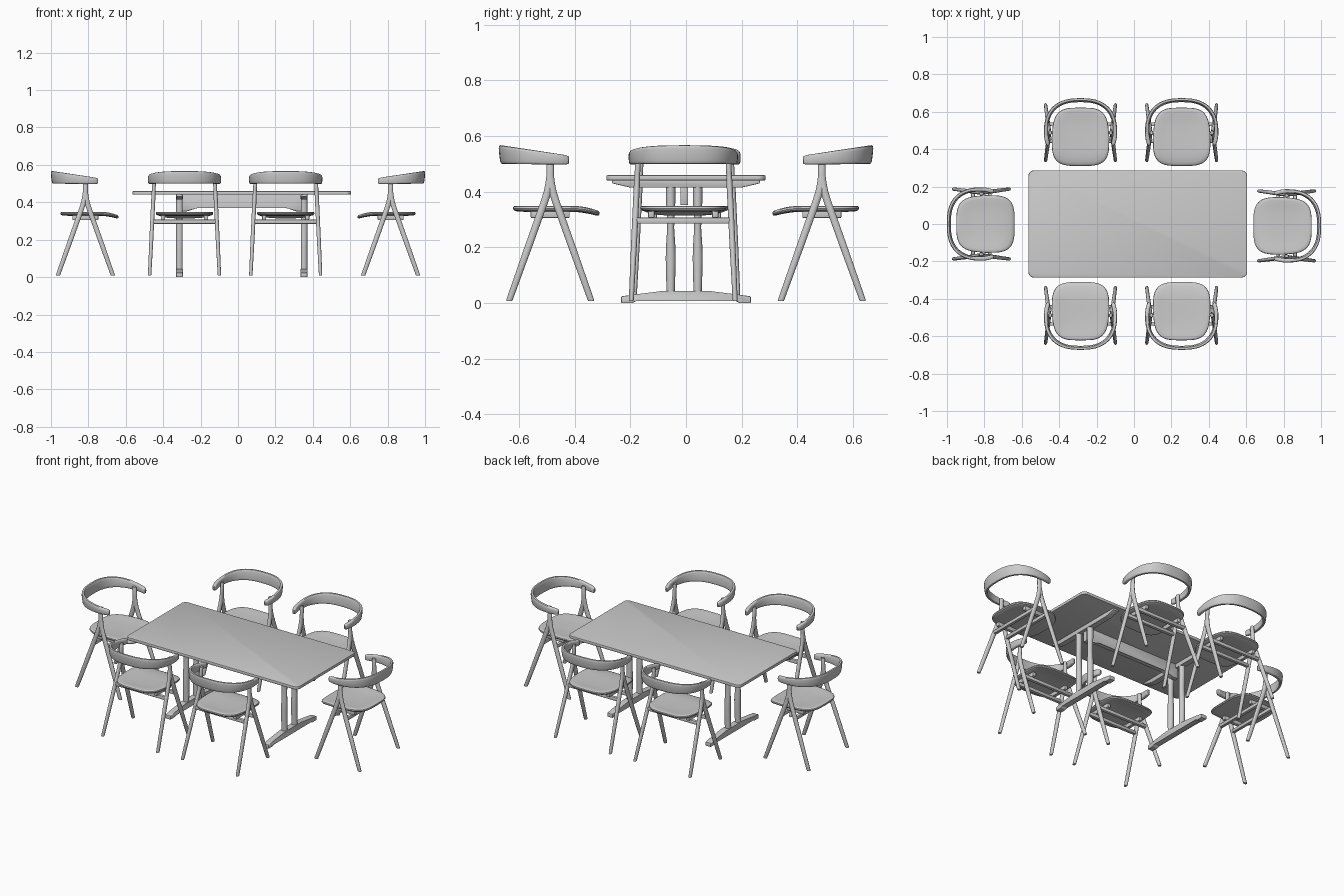
import bpy, bmesh
from math import sin, cos, pi, radians
from mathutils import Vector, Matrix

if "Cube" in bpy.data.objects:
    bpy.data.objects.remove(bpy.data.objects["Cube"])


def finish(name, bm):
    bmesh.ops.recalc_face_normals(bm, faces=bm.faces)
    me = bpy.data.meshes.new(name)
    bm.to_mesh(me)
    bm.free()
    for p in me.polygons:
        p.use_smooth = True
    me.set_sharp_from_angle(angle=radians(35))
    return me


def place(me, name, mat=Matrix()):
    ob = bpy.data.objects.new(name, me)
    ob.matrix_world = mat
    bpy.context.collection.objects.link(ob)
    return ob


def add_loft(bm, rings):
    """Skin a list of point rings and cap both ends."""
    vs = [[bm.verts.new(p) for p in r] for r in rings]
    n = len(vs[0])
    for a, b in zip(vs, vs[1:]):
        for i in range(n):
            bm.faces.new((a[i], a[(i + 1) % n], b[(i + 1) % n], b[i]))
    bm.faces.new(vs[0])
    bm.faces.new(vs[-1])


def add_box(bm, c, s, bevel=0.003):
    m = Matrix.Translation(c) @ Matrix.Diagonal((*s, 1))
    vs = bmesh.ops.create_cube(bm, size=1, matrix=m)['verts']
    es = list({e for v in vs for e in v.link_edges})
    bmesh.ops.bevel(bm, geom=es, offset=bevel, segments=2, affect='EDGES', profile=0.5)


def extrude(name, pts, axis, half, centre=0.0, bevel=0.003):
    """Extrude a profile of (u, z) points symmetrically along x or y."""
    bm = bmesh.new()
    rings = [[(centre + s, u, z) if axis == 'x' else (u, centre + s, z) for u, z in pts]
             for s in (-half, half)]
    add_loft(bm, rings)
    bmesh.ops.bevel(bm, geom=bm.edges[:], offset=bevel, segments=2, affect='EDGES', profile=0.5)
    return finish(name, bm)


def spow(v, e):
    return (abs(v) ** e) * (1 if v >= 0 else -1)


def ellipse(c, rx, ry, n=14):
    return [(c[0] + rx * cos(2 * pi * i / n), c[1] + ry * sin(2 * pi * i / n), c[2])
            for i in range(n)]


# ---------- table ----------
TX = 0.02
bm = bmesh.new()
bmesh.ops.create_cube(bm, size=1, matrix=Matrix.Translation((TX, 0, 0.45)) @
                      Matrix.Diagonal((1.168, 0.572, 0.019, 1)))
vert_edges = [e for e in bm.edges if abs(e.verts[0].co.z - e.verts[1].co.z) > 0.01]
bmesh.ops.bevel(bm, geom=vert_edges, offset=0.028, segments=6, affect='EDGES', profile=0.5)
rim = [e for e in bm.edges if abs(e.verts[0].co.z - e.verts[1].co.z) < 0.001]
bmesh.ops.bevel(bm, geom=rim, offset=0.004, segments=2, affect='EDGES', profile=0.5)
place(finish("table_top", bm), "table_top")

foot = [(-.233, 0), (-.19, 0), (-.18, .01), (.18, .01), (.19, 0), (.233, 0),
        (.233, .024), (.19, .03), (.08, .044), (-.08, .044), (-.19, .03), (-.233, .024)]
bearer = [(-.265, .442), (-.265, .43), (-.2, .415), (.2, .415), (.265, .43), (.265, .442)]
post = [(.035, .015), (.10, .0165), (.16, .018), (.20, .017), (.27, .0125),
        (.32, .014), (.36, .0165), (.43, .0165)]
for side in (-1, 1):
    x = TX + side * 0.333
    place(extrude("table_foot", foot, 'x', 0.018, x), "table_foot")
    place(extrude("table_bearer", bearer, 'x', 0.018, x), "table_bearer")
    for y in (-0.055, 0.042):
        bm = bmesh.new()
        add_loft(bm, [ellipse((x, y, z), 0.0175, r, 20) for z, r in post])
        place(finish("table_post", bm), "table_post")
# long stretcher, deeper at its ends
beam = [(-.333, .442), (-.333, .352), (-.29, .352), (-.235, .373),
        (.235, .373), (.29, .352), (.333, .352), (.333, .442)]
place(extrude("table_stretcher", [(TX + u, z) for u, z in beam], 'y', 0.014, -0.006),
      "table_stretcher")

# ---------- chair parts (origin between the legs, back toward +y) ----------
parts = {}

# legs: front and rear leg merging into one stem per side
bm = bmesh.new()
leg = [(.008, .147, .0105), (.012, .146, .012), (.20, .079, .014), (.36, .022, .0145),
       (.40, .009, .0145), (.43, .003, .0145), (.46, 0, .0135), (.522, 0, .013), (.527, 0, .010)]
for sx in (-1, 1):
    for sy in (-1, 1):
        add_loft(bm, [ellipse((sx * (.187 - .024 * z / .5), sy * v, z), r * .75, r)
                      for z, v, r in leg])
parts["chair_legs"] = finish("chair_legs", bm)

# cross bars between legs and runners under the seat
bm = bmesh.new()
for sy in (-1, 1):
    add_box(bm, (0, sy * 0.045, 0.296), (0.345, 0.02, 0.022), 0.005)
for sx in (-1, 1):
    add_box(bm, (sx * 0.115, 0, 0.319), (0.022, 0.14, 0.028), 0.005)
parts["chair_seat_frame"] = finish("chair_seat_frame", bm)


# seat: rounded square, dished, drooping at the front edge
def seat_ring(s, z, n=48):
    ring = []
    for i in range(n):
        a = 2 * pi * i / n
        cx, cy = spow(cos(a), 0.55), spow(sin(a), 0.55)
        v = -0.022 + 0.156 * cy * s
        w = 0.154 - 0.012 * max(0, cy)
        t = max(0.0, (-0.08 - v) / 0.098)
        ring.append((w * cx * s, v, z - 0.02 * t * t))
    return ring


bm = bmesh.new()
add_loft(bm, [seat_ring(s, z) for s, z in
              ((.02, .328), (.5, .328), (.75, .328), (.93, .330), (.98, .334), (1, .340), (.99, .346),
               (.96, .349), (.88, .349), (.7, .346), (.5, .344), (.25, .343), (.02, .343))])
parts["chair_seat"] = finish("chair_seat", bm)

# backrest: curved band narrowing into short arms
path = [(.172, -.067), (.173, -.064), (.176, -.055), (.181, -.035), (.184, -.015)]
arc = [(.185 * spow(sin(a), .78), .174 * spow(cos(a), .82))
       for a in (pi / 2 * (1 - i / 14) for i in range(15))]
half = [Vector(p) for p in path + arc]
full = half + [Vector((-p.x, p.y)) for p in reversed(half[:-1])]
rings = []
last = len(full) - 1
for i, p in enumerate(full):
    t = (full[min(i + 1, last)] - full[max(i - 1, 0)]).normalized()
    nrm = Vector((t.y, -t.x))
    k = min(i, last - i)
    end = (0.35, 0.7, 0.95)[k] if k < 3 else 1.0
    f = max(0, (p.y + .067) / .241)
    lo, hi = .497 + .003 * f, .530 + .037 * f
    mid, hh = (lo + hi) / 2, (hi - lo) / 2
    th = (0.012 - 0.003 * f) * end
    ring = []
    for j in range(16):
        a = 2 * pi * j / 16
        q = spow(sin(a), .5) * hh * (0.5 + 0.5 * end)
        o = p + nrm * spow(cos(a), .6) * th
        lean = 1 + 0.02 * f * q / hh
        ring.append((o.x * lean, o.y * lean, mid + q))
    rings.append(ring)
bm = bmesh.new()
add_loft(bm, rings)
parts["chair_backrest"] = finish("chair_backrest", bm)

# ---------- six chairs around the table ----------
spots = [(-.286, .488, 0), (.255, .488, 0), (-.286, -.488, 180), (.255, -.488, 180),
         (.816, -.01, -90), (-.816, 0, 90)]
for x, y, deg in spots:
    m = Matrix.Translation((x, y, 0)) @ Matrix.Rotation(radians(deg), 4, 'Z')
    for name, me in parts.items():
        place(me, name, m)
